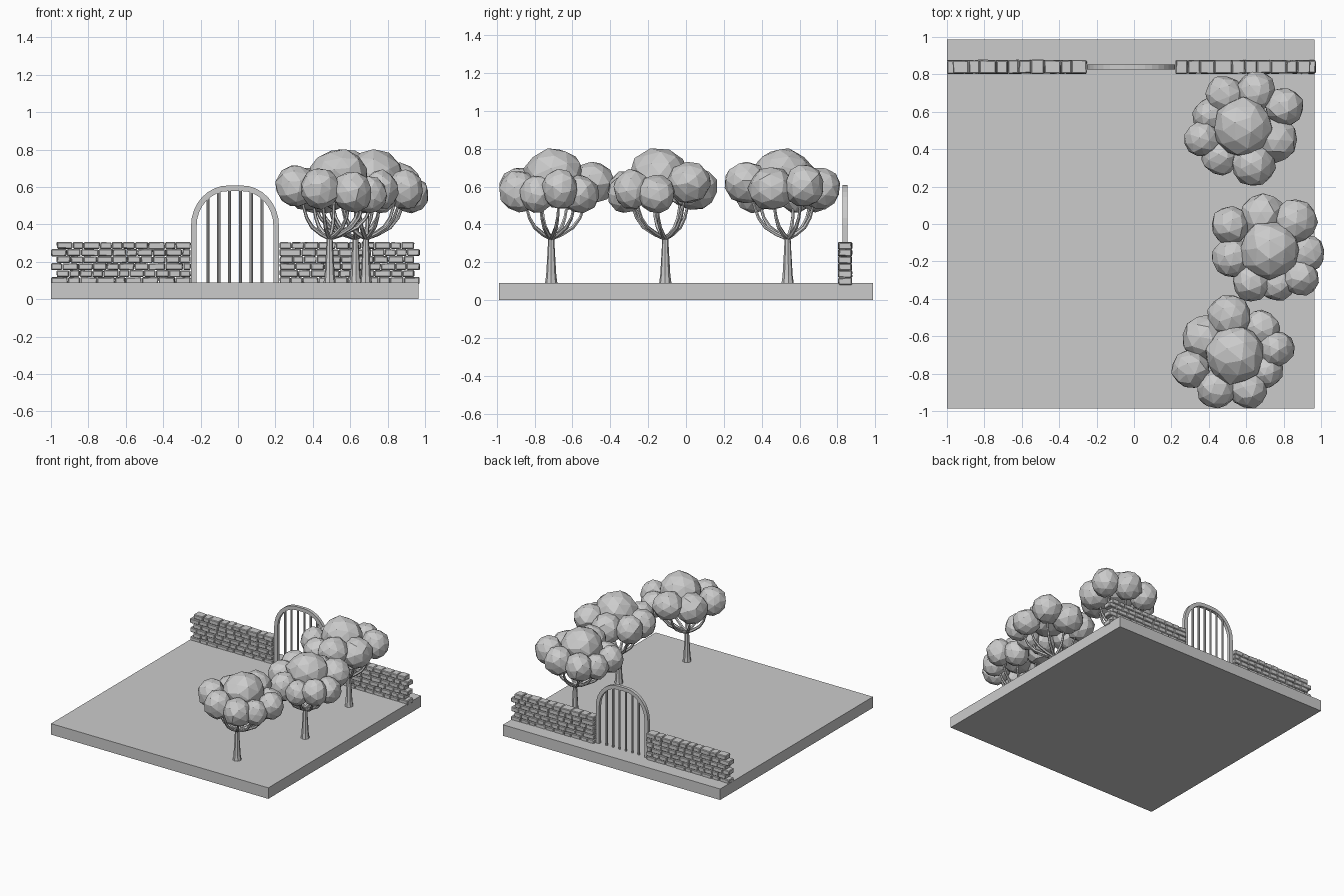
import bpy, bmesh, math, random
from mathutils import Vector, Matrix

if "Cube" in bpy.data.objects:
    bpy.data.objects.remove(bpy.data.objects["Cube"])

random.seed(4)
grey = bpy.data.materials.new("stone_grey")
grey.diffuse_color = (0.6, 0.6, 0.6, 1)
grey.use_nodes = True
grey.node_tree.nodes["Principled BSDF"].inputs["Base Color"].default_value = grey.diffuse_color


def finish(bm, name):
    bmesh.ops.recalc_face_normals(bm, faces=bm.faces[:])
    me = bpy.data.meshes.new(name)
    bm.to_mesh(me)
    bm.free()
    me.materials.append(grey)
    return place(me, name)


def place(me, name, loc=(0, 0, 0), rot=0):
    ob = bpy.data.objects.new(name, me)
    ob.location = loc
    ob.rotation_euler = (0, 0, rot)
    bpy.context.collection.objects.link(ob)
    return ob


def box(bm, x0, x1, y0, y1, z0, z1, jitter=0):
    m = Matrix.Translation(((x0 + x1) / 2, (y0 + y1) / 2, (z0 + z1) / 2)) @ \
        Matrix.Diagonal((x1 - x0, y1 - y0, z1 - z0, 1))
    for v in bmesh.ops.create_cube(bm, size=1, matrix=m)["verts"]:
        v.co += Vector([random.uniform(-jitter, jitter) for _ in range(3)])


def tube(bm, pts, radii, n):
    pts = [Vector(p) for p in pts]
    rings = []
    for i, p in enumerate(pts):
        t = (pts[min(i + 1, len(pts) - 1)] - pts[max(i - 1, 0)]).normalized()
        q = Vector((0, 0, 1)).rotation_difference(t)
        rings.append([bm.verts.new(p + q @ Vector((radii[i] * math.cos(k * math.tau / n),
                      radii[i] * math.sin(k * math.tau / n), 0))) for k in range(n)])
    for a, b in zip(rings, rings[1:]):
        for k in range(n):
            bm.faces.new((a[k], a[(k + 1) % n], b[(k + 1) % n], b[k]))
    bm.faces.new(rings[0])
    bm.faces.new(rings[-1])


# Ground slab
bm = bmesh.new()
box(bm, -1, 0.965, -0.987, 0.987, 0, 0.09)
finish(bm, "ground_slab")

# Brick walls: six staggered rows, outer ends alternate
WY = 0.84


def wall(name, outer, inner):
    bm = bmesh.new()
    s = 1 if inner > outer else -1
    length = abs(inner - outer)
    h = 0.0375
    for row in range(6):
        u = 0.0 if row % 2 == 0 else 0.03
        while u < length - 0.005:
            e = u + random.uniform(0.055, 0.095)
            if length - e < 0.04:
                e = length
            a, b = sorted((outer + s * u, outer + s * e))
            d = random.uniform(0.033, 0.037)
            z = 0.081 + row * h
            box(bm, a + 0.001, b - 0.001, WY - d, WY + d, z, z + h - 0.001, 0.002)
            u = e
    bmesh.ops.bevel(bm, geom=bm.edges[:], offset=0.005, segments=1, affect='EDGES')
    finish(bm, name)


wall("left_brick_wall", -1.0, -0.253)
wall("right_brick_wall", 0.972, 0.222)

# Gate frame: legs with rounded shoulders
GX, GY, TOP = -0.016, 0.839, 0.608


def arch(inset):
    hw, rx, rz = 0.235 - inset, 0.2 - inset, 0.215 - inset
    half = [(hw, 0.085)]
    for i in range(9):
        a = i * math.pi / 16
        half.append((hw - rx + rx * math.cos(a), TOP - inset - rz + rz * math.sin(a)))
    return half + [(-x, z) for x, z in reversed(half)]


bm = bmesh.new()
sections = []
for (ox, oz), (ix, iz) in zip(arch(0), arch(0.03)):
    sections.append([bm.verts.new((GX + x, GY + y, z)) for x, y, z in
                     ((ox, -0.013, oz), (ox, 0.013, oz), (ix, 0.013, iz), (ix, -0.013, iz))])
for a, b in zip(sections, sections[1:]):
    for k in range(4):
        bm.faces.new((a[k], a[(k + 1) % 4], b[(k + 1) % 4], b[k]))
bm.faces.new(sections[0])
bm.faces.new(sections[-1])
finish(bm, "gate_frame")

# Gate bars reach up into the arch
bm = bmesh.new()
for i in range(6):
    dx = (i - 2.5) * 0.058
    over = max(0, abs(dx) - 0.035) / 0.185
    top = TOP - 0.2 - 0.015 + 0.2 * math.sqrt(1 - over * over)
    tube(bm, [(GX + dx, GY, 0.085), (GX + dx, GY, top)], [0.0085, 0.0085], 8)
finish(bm, "gate_bars")

# Tree foliage: x, y, z, radius, height radius, around the central clump
clumps = [
    (0.0, 0.0, 0.662, 0.155, 0.138),
    (-0.03, 0.205, 0.62, 0.115, 0.108),
    (-0.165, 0.09, 0.59, 0.12, 0.115),
    (-0.235, -0.075, 0.605, 0.104, 0.112),
    (-0.10, -0.18, 0.59, 0.105, 0.112),
    (0.07, -0.18, 0.575, 0.105, 0.11),
    (0.22, 0.035, 0.585, 0.096, 0.105),
    (0.14, 0.14, 0.56, 0.10, 0.10),
    (0.165, -0.085, 0.56, 0.09, 0.098),
]
bm = bmesh.new()
for x, y, z, r, rz in clumps:
    m = Matrix.Translation((x, y, z)) @ Matrix.Diagonal((r, r, rz, 1)) @ \
        Matrix.Rotation(random.uniform(0, 6), 4, (1, random.random(), random.random()))
    for v in bmesh.ops.create_icosphere(bm, subdivisions=2, radius=1.02, matrix=m)["verts"]:
        v.co += Vector([random.uniform(-0.05, 0.05) * r for _ in range(3)])
canopy = finish(bm, "front_tree_foliage")

# Trunk and curved branches
bm = bmesh.new()
bx, by = -0.05, -0.012
tube(bm, [(bx, by, 0.08), (bx, by, 0.13), (bx, by, 0.25), (bx, by, 0.345)],
     [0.034, 0.027, 0.02, 0.015], 8)
for x, y, z, r, rz in clumps[1:]:
    ex, ey = x * 0.85 - bx, y * 0.85 - by
    path = [(0, 0.325, 0.012), (0.3, 0.348, 0.012), (0.62, 0.385, 0.011),
            (0.82, 0.435, 0.009), (1.0, 0.53, 0.007)]
    tube(bm, [(bx + ex * t, by + ey * t, h) for t, h, _ in path], [p[2] for p in path], 6)
trunk = finish(bm, "front_tree_trunk")

# The same tree stands three times, turned differently
front = (0.54, -0.70, 0)
canopy.location = front
trunk.location = front
for name, loc, deg in (("middle", (0.725, -0.14, 0), -50), ("back", (0.58, 0.518, 0), 188)):
    place(canopy.data, name + "_tree_foliage", loc, math.radians(deg))
    place(trunk.data, name + "_tree_trunk", loc, math.radians(deg))
